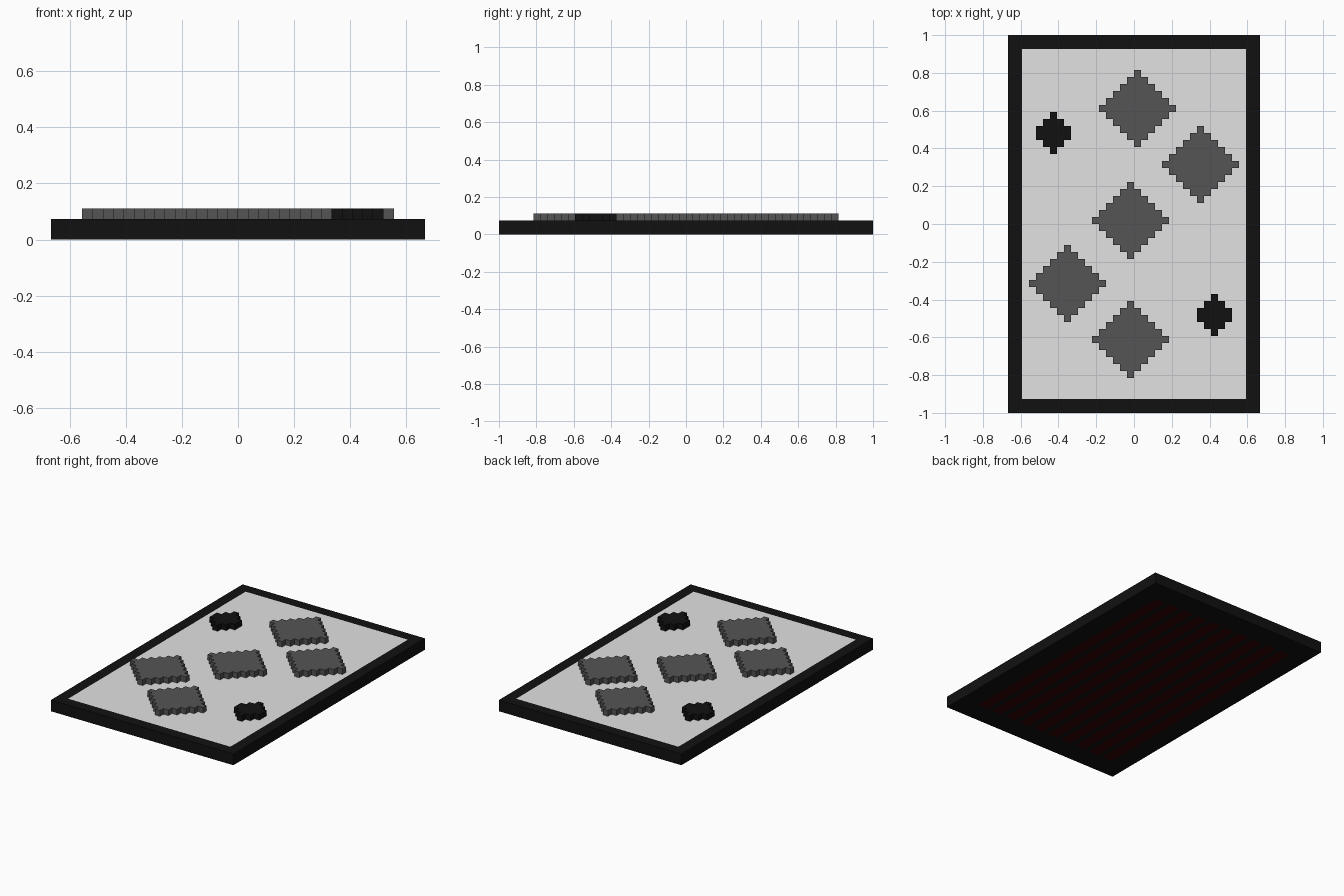
import bpy, bmesh
from mathutils import Vector

if "Cube" in bpy.data.objects:
    bpy.data.objects.remove(bpy.data.objects["Cube"])

U = 1 / 27  # one block of the model's grid


def material(name, rgb):
    m = bpy.data.materials.new(name)
    m.diffuse_color = (*rgb, 1)
    m.use_nodes = True
    m.node_tree.nodes["Principled BSDF"].inputs["Base Color"].default_value = m.diffuse_color
    return m


black = material("black", (0.0055, 0.0055, 0.0055))
white = material("off white", (0.76, 0.76, 0.76))
grey = material("dark grey", (0.09, 0.09, 0.09))
red = material("deep red", (0.033, 0.0, 0.0))


def finish(name, bm, mats):
    bmesh.ops.recalc_face_normals(bm, faces=bm.faces)
    me = bpy.data.meshes.new(name)
    bm.to_mesh(me)
    bm.free()
    for m in mats:
        me.materials.append(m)
    ob = bpy.data.objects.new(name, me)
    bpy.context.collection.objects.link(ob)
    return ob


# Card slab: black edge, pale front panel, striped back
STRIPES = [-13.5 + 3 * i for i in range(10)]  # stripe centres, in blocks


def build_card():
    bm = bmesh.new()
    bmesh.ops.create_cube(bm, size=1)
    for v in bm.verts:
        v.co = Vector((v.co.x * 36 * U, v.co.y * 54 * U, (v.co.z + 0.5) * 2 * U))

    def cut(axis, pos):
        co, no = Vector((0, 0, 0)), Vector((0, 0, 0))
        co[axis], no[axis] = pos * U, 1
        bmesh.ops.bisect_plane(bm, geom=bm.verts[:] + bm.edges[:] + bm.faces[:],
                               plane_co=co, plane_no=no)

    for x in [-16, 16] + [c + s for c in STRIPES for s in (-1, 1)]:
        cut(0, x)
    for y in (-25, -23, 23, 25):
        cut(1, y)
    bm.normal_update()
    for f in bm.faces:
        c = f.calc_center_median() / U
        if f.normal.z > 0.5 and abs(c.x) < 16 and abs(c.y) < 25:
            f.material_index = 1
        elif f.normal.z < -0.5 and abs(c.y) < 23 and any(abs(c.x - s) < 1 for s in STRIPES):
            f.material_index = 2
    return finish("card_slab", bm, [black, white, red])


# Raised pip: stepped outline from row widths, extruded one block
def build_pip(name, widths, cx, cy, mat):
    n = len(widths)
    right = []
    for i, w in enumerate(widths):
        y = n / 2 - i
        right += [(w / 2, y), (w / 2, y - 1)]
    pts = right + [(-x, y) for x, y in reversed(right)]
    clean = [p for i, p in enumerate(pts) if p != pts[i - 1]]
    bm = bmesh.new()
    face = bm.faces.new([bm.verts.new(((cx + x) * U, (cy + y) * U, 2 * U)) for x, y in clean])
    ext = bmesh.ops.extrude_face_region(bm, geom=[face], use_keep_orig=True)
    top = [g for g in ext["geom"] if isinstance(g, bmesh.types.BMVert)]
    bmesh.ops.translate(bm, verts=top, vec=(0, 0, U))
    return finish(name, bm, [mat])


build_card()

# Five large diamonds
DIAMOND = [11 - 2 * abs(i) for i in range(-5, 6)]
for i, (x, y) in enumerate([(0.5, 16.5), (9.5, 8.5), (-0.5, 0.5), (-9.5, -8.5), (-0.5, -16.5)]):
    build_pip(f"diamond_{i + 1}", DIAMOND, x, y, grey)

# Small corner marks, turned half round
for name, s in (("corner_mark_top", 1), ("corner_mark_bottom", -1)):
    build_pip(name, [1, 3, 5, 5, 3, 1], -11.5 * s, 13 * s, black)
